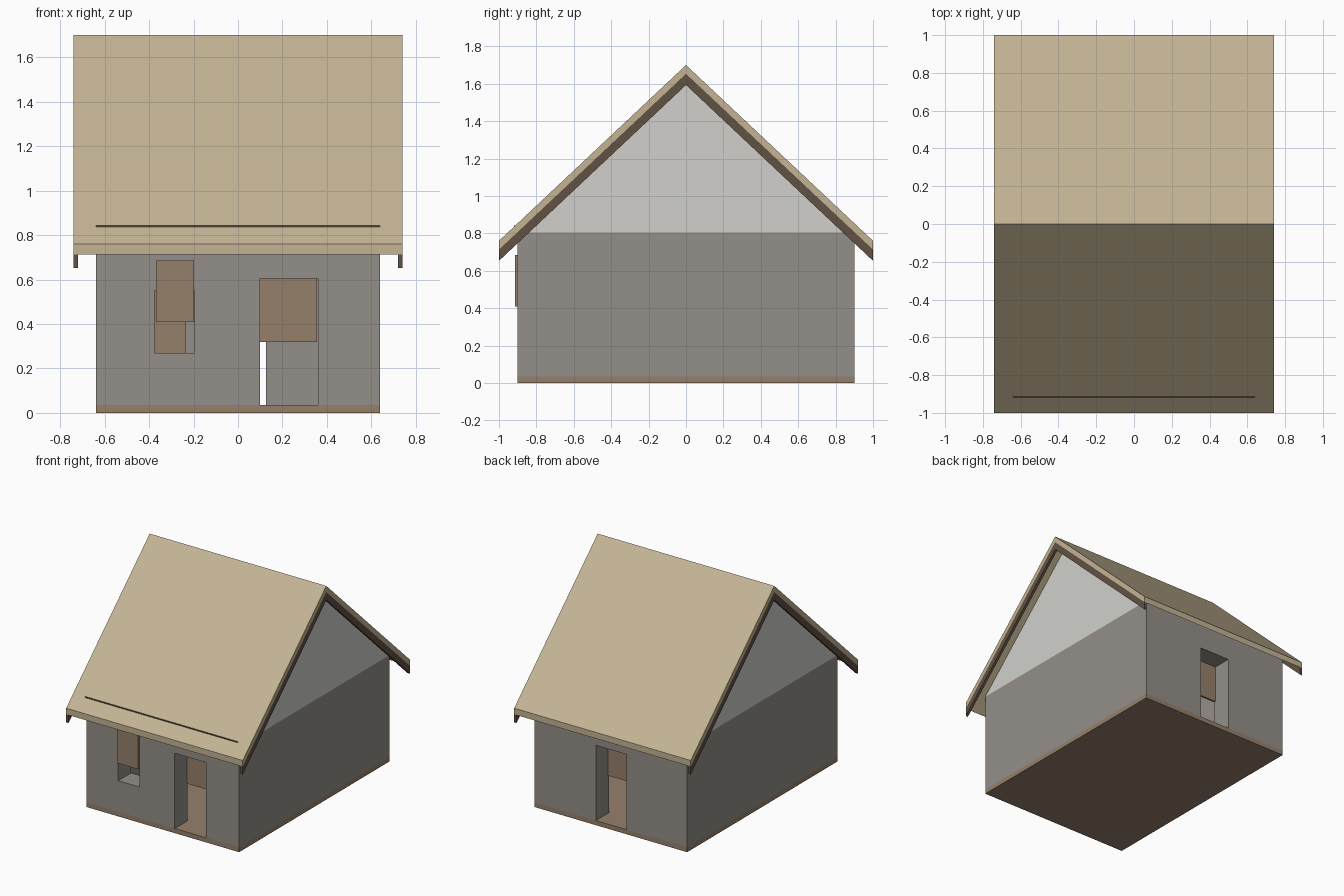
import bpy, bmesh

cube = bpy.data.objects.get("Cube")
if cube:
    bpy.data.objects.remove(cube, do_unlink=True)


def material(name, rgb):
    m = bpy.data.materials.new(name)
    m.use_nodes = True
    col = [((c / 255 + 0.055) / 1.055) ** 2.4 for c in rgb] + [1]
    m.diffuse_color = col
    m.node_tree.nodes["Principled BSDF"].inputs["Base Color"].default_value = col
    return m


TAN = material("roof_tan", (196, 180, 148))
WALL = material("wall_grey", (148, 143, 137))
PLASTER = material("gable_plaster", (209, 208, 203))
WOOD = material("wood_brown", (150, 128, 107))
DARK = material("dark_timber", (97, 82, 68))


def prism(name, profile, x0, x1, mat):
    """Extrude a (y, z) outline along x."""
    bm = bmesh.new()
    face = bm.faces.new([bm.verts.new((x0, y, z)) for y, z in profile])
    ext = bmesh.ops.extrude_face_region(bm, geom=[face])["geom"]
    verts = [v for v in ext if isinstance(v, bmesh.types.BMVert)]
    bmesh.ops.translate(bm, verts=verts, vec=(x1 - x0, 0, 0))
    bmesh.ops.recalc_face_normals(bm, faces=bm.faces)
    me = bpy.data.meshes.new(name)
    bm.to_mesh(me)
    bm.free()
    ob = bpy.data.objects.new(name, me)
    me.materials.append(mat)
    bpy.context.collection.objects.link(ob)
    return ob


def box(name, x0, x1, y0, y1, z0, z1, mat):
    return prism(name, [(y0, z0), (y1, z0), (y1, z1), (y0, z1)], x0, x1, mat)


def cut(target, *bounds):
    """Subtract a box from the target and discard the cutter."""
    cutter = box("cutter", *bounds, WALL)
    cutter.hide_render = True
    mod = target.modifiers.new("cut", "BOOLEAN")
    mod.operation, mod.solver, mod.object = "DIFFERENCE", "EXACT", cutter
    bpy.context.view_layer.objects.active = target
    bpy.ops.object.modifier_apply(modifier=mod.name)
    bpy.data.objects.remove(cutter, do_unlink=True)


W, D, T = 0.64, 0.9, 0.155        # half width, half depth, wall thickness
BASE, EAVE = 0.035, 0.805         # floor top and wall top

# Floor and hollow walls with openings
box("floor_slab", -W, W, -D, D, 0, BASE, WOOD)
walls = box("walls", -W, W, -D, D, BASE, EAVE, WALL)
cut(walls, -W + T, W - T, -D + T, D - T, 0, 1)
cut(walls, 0.1, 0.36, -1, -0.7, 0, 0.605)            # front doorway
cut(walls, -0.13, 0.125, 0.7, 1, 0, 0.605)           # back doorway
cut(walls, -0.375, -0.195, -1, -0.7, 0.27, 0.55)     # window

# Gable triangles
for side, x in (("right", -W), ("left", W - T)):
    prism(side + "_gable", [(-D, EAVE), (D, EAVE), (0, 1.652)], x, x + T, PLASTER)


# Roof layers follow a chevron outline
def chevron(top, thick):
    drop = 0.94
    return [(-1, top - drop), (0, top), (1, top - drop),
            (1, top - drop - thick), (0, top - thick), (-1, top - drop - thick)]


prism("roof", chevron(1.7, 0.047), -0.74, 0.74, TAN)
for side, x in (("right", -0.74), ("left", 0.72)):
    prism(side + "_bargeboard", chevron(1.653, 0.06), x, x + 0.02, DARK)
box("roof_strip", -W, W, -0.919, -0.914, 0.8, 0.843, DARK)

# Window shutter and door panels
box("window_shutter", -0.37, -0.197, -0.915, -0.9, 0.41, 0.685, WOOD)
box("front_door_panel", 0.1, 0.355, -0.755, -0.74, 0.32, 0.605, WOOD)
box("back_door_panel", -0.13, 0.125, 0.74, 0.755, 0.32, 0.605, WOOD)
box("open_door_leaf", -0.48, -0.235, 0.725, 0.74, 0.04, 0.605, WOOD)
